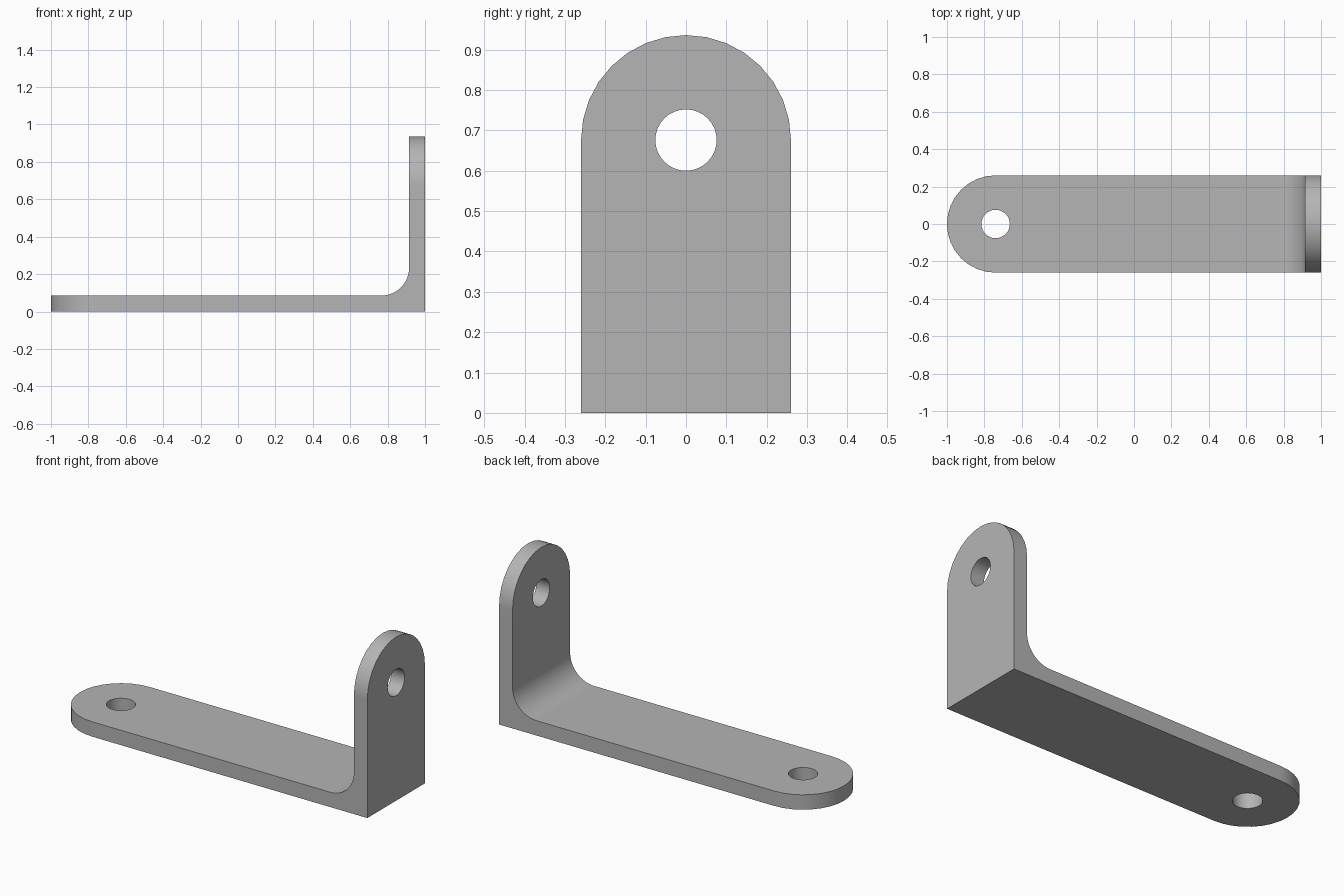
import bpy, bmesh
from math import sin, cos, pi, radians
from mathutils import Vector

HALF = 0.26       # half width of the strip, also the radius of its rounded ends
THICK = 0.085
HOLE = 0.076
FILLET = 0.15
BASE_X = -1 + HALF   # centre of the base's rounded end
TOP_Z = 0.676        # centre of the upright's rounded end

cube = bpy.data.objects.get("Cube")
if cube:
    bpy.data.objects.remove(cube, do_unlink=True)

steel = bpy.data.materials.new("plain grey metal")
steel.use_nodes = True
grey = (0.46, 0.46, 0.46, 1)
steel.diffuse_color = grey
steel.node_tree.nodes["Principled BSDF"].inputs["Base Color"].default_value = grey


def prism(name, points, direction):
    """Extrude a closed outline along a direction."""
    bm = bmesh.new()
    face = bm.faces.new([bm.verts.new(p) for p in points])
    out = bmesh.ops.extrude_face_region(bm, geom=[face])
    moved = [g for g in out["geom"] if isinstance(g, bmesh.types.BMVert)]
    bmesh.ops.translate(bm, verts=moved, vec=Vector(direction))
    bmesh.ops.recalc_face_normals(bm, faces=bm.faces)
    mesh = bpy.data.meshes.new(name)
    bm.to_mesh(mesh)
    bm.free()
    mesh.materials.append(steel)
    obj = bpy.data.objects.new(name, mesh)
    bpy.context.collection.objects.link(obj)
    return obj


def arc(radius, start, end, steps):
    return [(radius * cos(start + (end - start) * i / steps),
             radius * sin(start + (end - start) * i / steps)) for i in range(steps + 1)]


# L-shaped side profile with a filleted inner corner, oversized where it gets trimmed
inner = 1 - THICK
corner = [(inner - FILLET + u, THICK + FILLET + v) for u, v in arc(FILLET, 0, -pi / 2, 12)]
profile = [(-1.1, 0), (1, 0), (1, 1.1), (inner, 1.1)] + corner + [(-1.1, THICK)]
bracket = prism("angle_bracket", [(x, -0.4, z) for x, z in profile], (0, 0.8, 0))

# Round-ended outlines and bolt holes
round_end = arc(HALF, 0, pi, 16)
hole = arc(HOLE, 0, 2 * pi, 32)[:-1]
base_outline = [(BASE_X - v, u, -0.2) for u, v in round_end] + [(1.2, -HALF, -0.2), (1.2, HALF, -0.2)]
upright_outline = [(-1.2, u, TOP_Z + v) for u, v in round_end] + [(-1.2, -HALF, -0.2), (-1.2, HALF, -0.2)]
cutters = [
    (prism("base_outline_cutter", base_outline, (0, 0, 1.5)), 'INTERSECT'),
    (prism("upright_outline_cutter", upright_outline, (2.5, 0, 0)), 'INTERSECT'),
    (prism("base_hole_cutter", [(BASE_X + u, v, -0.2) for u, v in hole], (0, 0, 0.5)), 'DIFFERENCE'),
    (prism("upright_hole_cutter", [(0.8, u, TOP_Z + v) for u, v in hole], (0.4, 0, 0)), 'DIFFERENCE'),
]
for cutter, operation in cutters:
    cutter.hide_render = True
    mod = bracket.modifiers.new(cutter.name, 'BOOLEAN')
    mod.object, mod.operation, mod.solver = cutter, operation, 'EXACT'

# Bake the cuts and drop the cutters
bpy.context.view_layer.update()
baked = bpy.data.meshes.new_from_object(bracket.evaluated_get(bpy.context.evaluated_depsgraph_get()))
bracket.modifiers.clear()
bracket.data = baked
for cutter, _ in cutters:
    bpy.data.objects.remove(cutter, do_unlink=True)

# Smooth the curves while keeping flat faces flat
bpy.ops.object.select_all(action='DESELECT')
bracket.select_set(True)
bpy.context.view_layer.objects.active = bracket
bpy.ops.object.shade_smooth_by_angle(angle=radians(30))
weighted = bracket.modifiers.new("even_normals", 'WEIGHTED_NORMAL')
weighted.keep_sharp = True
